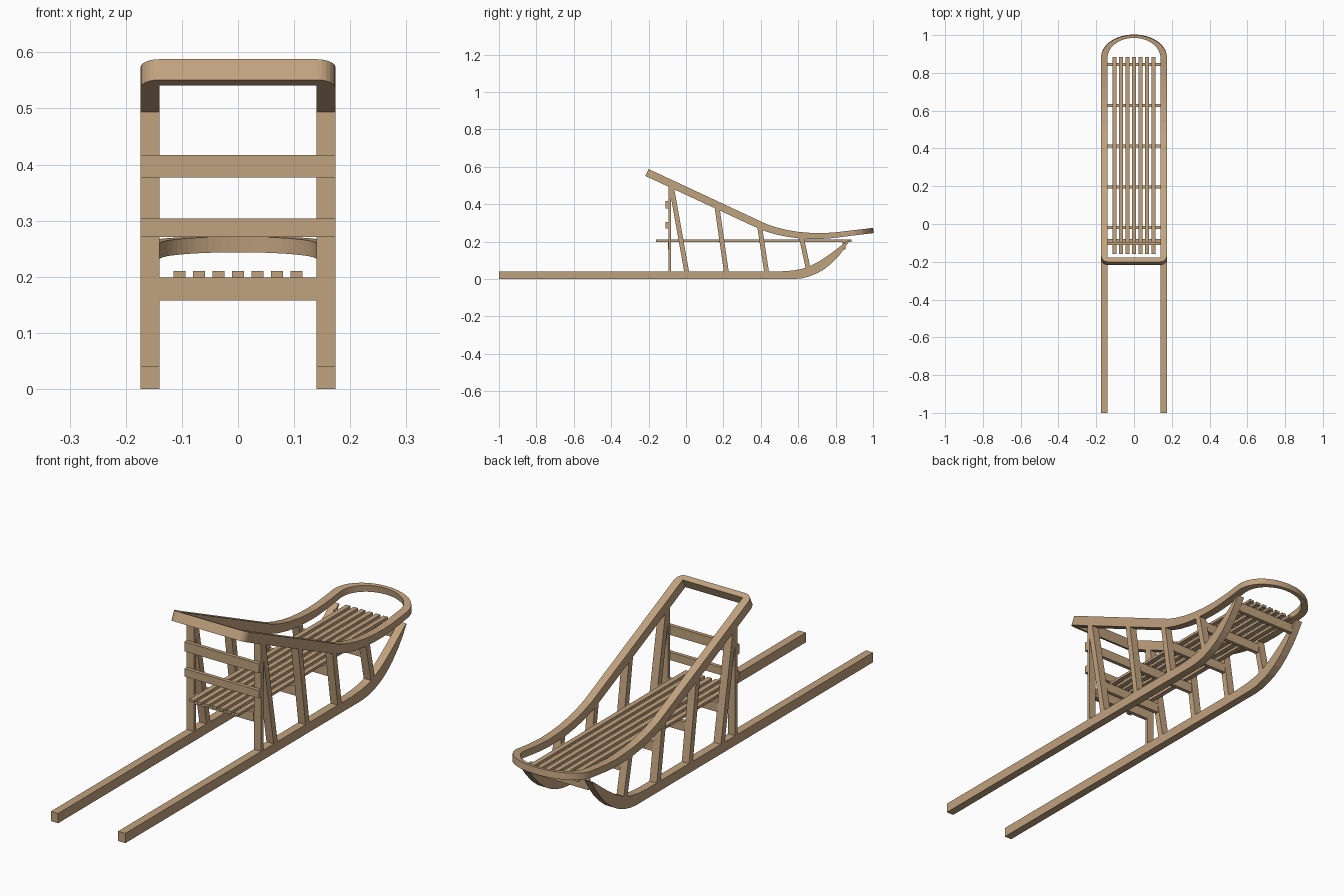
import bpy, bmesh
from math import sin, cos, pi, hypot

if "Cube" in bpy.data.objects:
    bpy.data.objects.remove(bpy.data.objects["Cube"])

wood = bpy.data.materials.new("wood")
wood.diffuse_color = (0.53, 0.36, 0.21, 1)
wood.use_nodes = True
wood.node_tree.nodes["Principled BSDF"].inputs["Base Color"].default_value = wood.diffuse_color
IN, OUT = 0.14, 0.174          # inner and outer x of the side frames


def finish(name, bm):
    bmesh.ops.remove_doubles(bm, verts=bm.verts, dist=1e-5)
    bmesh.ops.recalc_face_normals(bm, faces=bm.faces)
    me = bpy.data.meshes.new(name)
    bm.to_mesh(me)
    bm.free()
    me.materials.append(wood)
    ob = bpy.data.objects.new(name, me)
    bpy.context.collection.objects.link(ob)
    return ob


def prism(name, pts, x0, x1, mirror=False):
    """Side profile (y, z) extruded along x, optionally mirrored."""
    bm = bmesh.new()
    a = [bm.verts.new((x0, y, z)) for y, z in pts]
    b = [bm.verts.new((x1, y, z)) for y, z in pts]
    bm.faces.new(a)
    bm.faces.new(b[::-1])
    for i in range(len(pts)):
        j = (i + 1) % len(pts)
        bm.faces.new((a[i], b[i], b[j], a[j]))
    ob = finish(name, bm)
    if mirror:
        ob.modifiers.new("mirror", 'MIRROR')
    return ob


def box(name, x0, x1, y0, y1, z0, z1, mirror=False):
    return prism(name, [(y0, z0), (y1, z0), (y1, z1), (y0, z1)], x0, x1, mirror)


# Runners with upswept, tapering tips
lower = [(-1, 0), (0.58, 0), (0.62, 0.004), (0.66, 0.014), (0.70, 0.03), (0.74, 0.053),
         (0.78, 0.085), (0.82, 0.127), (0.85, 0.167), (0.877, 0.21)]
upper = [(0.865, 0.206), (0.82, 0.171), (0.77, 0.133), (0.72, 0.099), (0.67, 0.072),
         (0.62, 0.054), (0.57, 0.045), (0.51, 0.041), (-1, 0.041)]
prism("runner", lower + upper, IN, OUT, True)

# Closed top rail: handle, sloping sides, front hoop
knots = [(-0.25, 0.611), (0.38, 0.317), (0.43, 0.294), (0.48, 0.277), (0.54, 0.262), (0.60, 0.252),
         (0.66, 0.247), (0.72, 0.245), (0.78, 0.248), (0.83, 0.253), (0.88, 0.259), (1.05, 0.279)]


def top(y):
    for (y0, z0), (y1, z1) in zip(knots, knots[1:]):
        if y <= y1:
            return z0 + (z1 - z0) * (y - y0) / (y1 - y0)


def section(xo, yo, xi, yi):
    ring = []
    for x, y in ((xo, yo), (xi, yi)):
        s = (top(y + 0.03) - top(y - 0.03)) / 0.06
        t = 0.0405 - 0.0125 * min(max((y - 0.35) / 0.5, 0), 1)
        n = hypot(1, s)
        up, dn = (x, y, top(y)), (x, y + s * t / n, top(y) - t / n)
        ring.append((up, dn))
    (ou, od), (iu, idn) = ring
    return [ou, iu, idn, od]


half = [section(0, -0.2, 0, -0.178)]
for i in range(7):
    a = i / 6 * pi / 2
    half.append(section(IN + 0.034 * sin(a), -0.168 - 0.032 * cos(a), IN, -0.178))
half += [section(OUT, y, IN, y) for y, z in knots[1:-2]]
for i in range(17):
    a = i / 16 * pi / 2
    half.append(section(OUT * cos(a), 0.88 + 0.12 * sin(a), IN * cos(a), 0.88 + 0.105 * sin(a)))
loop = half + [[(-x, y, z) for x, y, z in s] for s in half[-2:0:-1]]
bm = bmesh.new()
rings = [[bm.verts.new(p) for p in s] for s in loop]
for i, r in enumerate(rings):
    q = rings[(i + 1) % len(rings)]
    for k in range(4):
        m = (k + 1) % 4
        bm.faces.new((r[k], r[m], q[m], q[k]))
bmesh.ops.dissolve_degenerate(bm, edges=bm.edges, dist=1e-5)
finish("top_rail", bm)

# Upright rear posts and leaning side posts
box("rear_post", IN, OUT, -0.094, -0.08, 0.035, 0.5, True)
for yb, zb, yt, zt in ((0.004, 0.035, -0.078, 0.495), (0.216, 0.035, 0.165, 0.39),
                       (0.431, 0.035, 0.393, 0.285), (0.653, 0.055, 0.616, 0.228)):
    w = 0.013
    prism("side_post", [(yb - w, zb), (yb + w, zb), (yt + w, zt), (yt - w, zt)], IN, OUT, True)

# Cross bars under the deck
for y in (-0.087, -0.019, 0.197, 0.413, 0.628, 0.844):
    box("cross_bar", -IN, IN, y - 0.008, y + 0.008, 0.158, 0.199)

# Deck slats
for i in range(-3, 4):
    x = i * 0.0347
    box("deck_slat", x - 0.0105, x + 0.0105, -0.16, 0.885, 0.199, 0.21)

# Backrest boards
for z0, z1 in ((0.271, 0.304), (0.377, 0.417)):
    box("back_board", -OUT, OUT, -0.11, -0.094, z0, z1)
